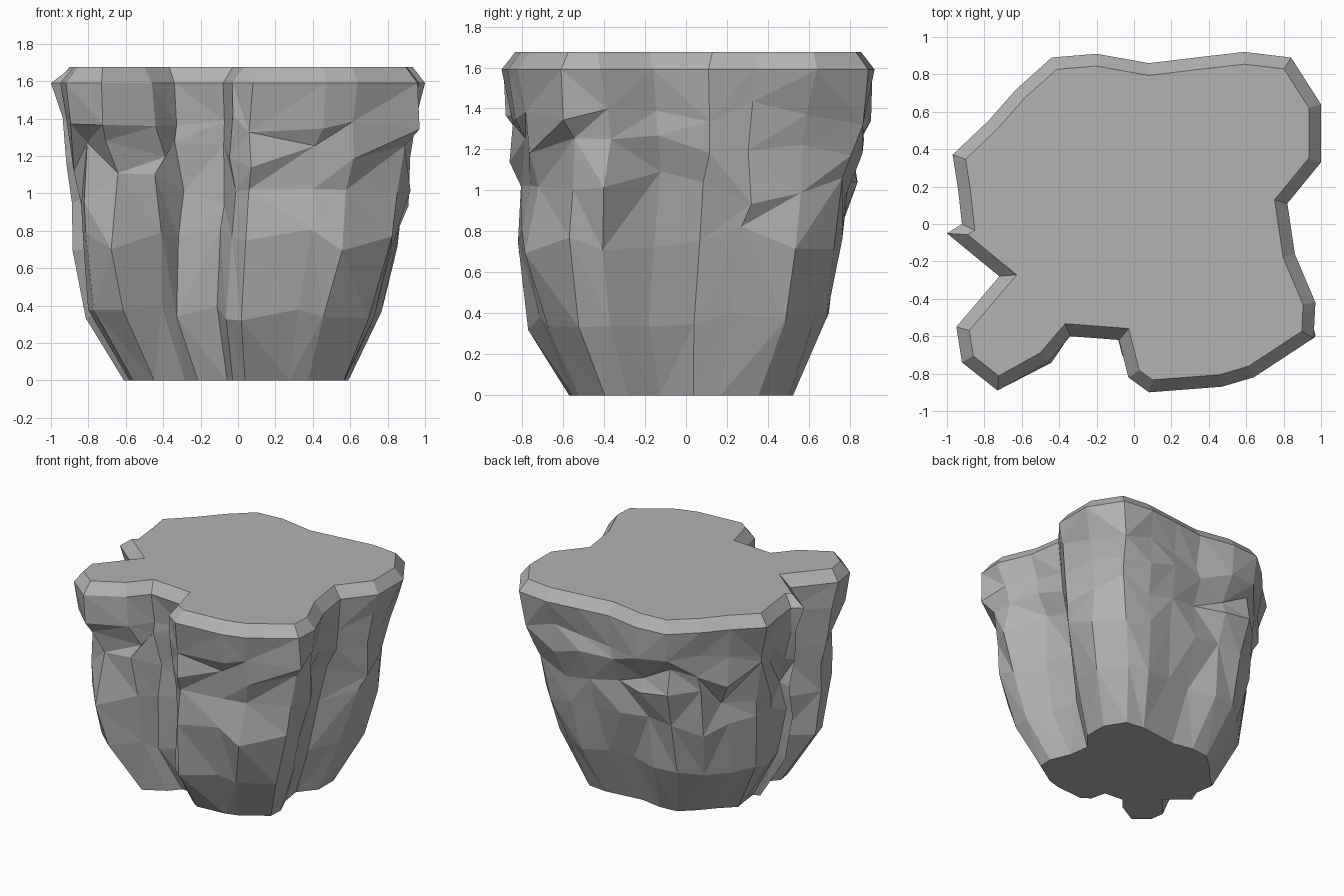
import bpy
import bmesh
import random
from mathutils import Vector

random.seed(11)

default_cube = bpy.data.objects.get("Cube")
if default_cube:
    bpy.data.objects.remove(default_cube, do_unlink=True)

# Stone colour
stone = bpy.data.materials.new("stone grey")
stone.use_nodes = True
stone_colour = (0.45, 0.45, 0.45, 1.0)
stone.diffuse_color = stone_colour
stone.node_tree.nodes["Principled BSDF"].inputs["Base Color"].default_value = stone_colour

# Plan outline of the rim, counterclockwise from the front lobe
outline = [
    (.08, -.9), (.47, -.87), (.64, -.82), (.96, -.61), (.97, -.42),
    (.86, -.16), (.82, .11), (1, .33), (1, .64), (.84, .89),
    (.59, .92), (.33, .89), (.08, .86), (-.2, .91), (-.44, .89),
    (-.63, .72), (-.78, .55), (-.97, .37), (-.94, .18), (-.92, 0),
    (-1, -.05), (-.72, -.28), (-.95, -.55), (-.92, -.74), (-.73, -.89),
    (-.46, -.74), (-.34, -.6), (-.08, -.62), (-.03, -.82),
]

# Wall levels: height, outline scale, shift in x and y, roughness
levels = [
    (0, .6, -.01, -.03, 0),
    (.36, .79, -.05, -.04, .025),
    (.76, .87, -.02, -.03, .035),
    (1.02, .89, 0, 0, .045),
    (1.2, .92, 0, 0, .045),
    (1.38, .96, 0, 0, .035),
    (1.59, 1, 0, 0, 0),
]
RIM_HEIGHT = .085
RIM_WIDTH = .065


def rough(amount):
    return random.uniform(-amount, amount)


def add_level(bm, height, scale, shift_x, shift_y, roughness):
    ring = []
    for x, y in outline:
        factor = scale + rough(roughness)
        ring.append(bm.verts.new((
            x * factor + shift_x + rough(roughness / 2),
            y * factor + shift_y + rough(roughness / 2),
            height + rough(roughness * 2),
        )))
    return ring


def join_levels(bm, lower, upper):
    # Split each panel along a random diagonal for a broken rock face
    count = len(lower)
    for i in range(count):
        j = (i + 1) % count
        a, b, c, d = lower[i], lower[j], upper[j], upper[i]
        if random.random() < .5:
            a, b, c, d = b, c, d, a
        bm.faces.new((a, b, c))
        bm.faces.new((a, c, d))


# Rock walls and underside
bm = bmesh.new()
rings = [add_level(bm, *level) for level in levels]
for lower, upper in zip(rings, rings[1:]):
    join_levels(bm, lower, upper)
bm.faces.new(list(reversed(rings[0])))

# Flat top with a sloping rim
top = bm.faces.new(rings[-1])
bm.normal_update()
bmesh.ops.inset_region(bm, faces=[top], thickness=RIM_WIDTH, use_even_offset=True)
for vert in top.verts:
    vert.co += Vector((0, 0, RIM_HEIGHT))
bm.normal_update()

mesh = bpy.data.meshes.new("rock_platform")
bm.to_mesh(mesh)
bm.free()
mesh.materials.append(stone)
rock = bpy.data.objects.new("rock_platform", mesh)
bpy.context.collection.objects.link(rock)
